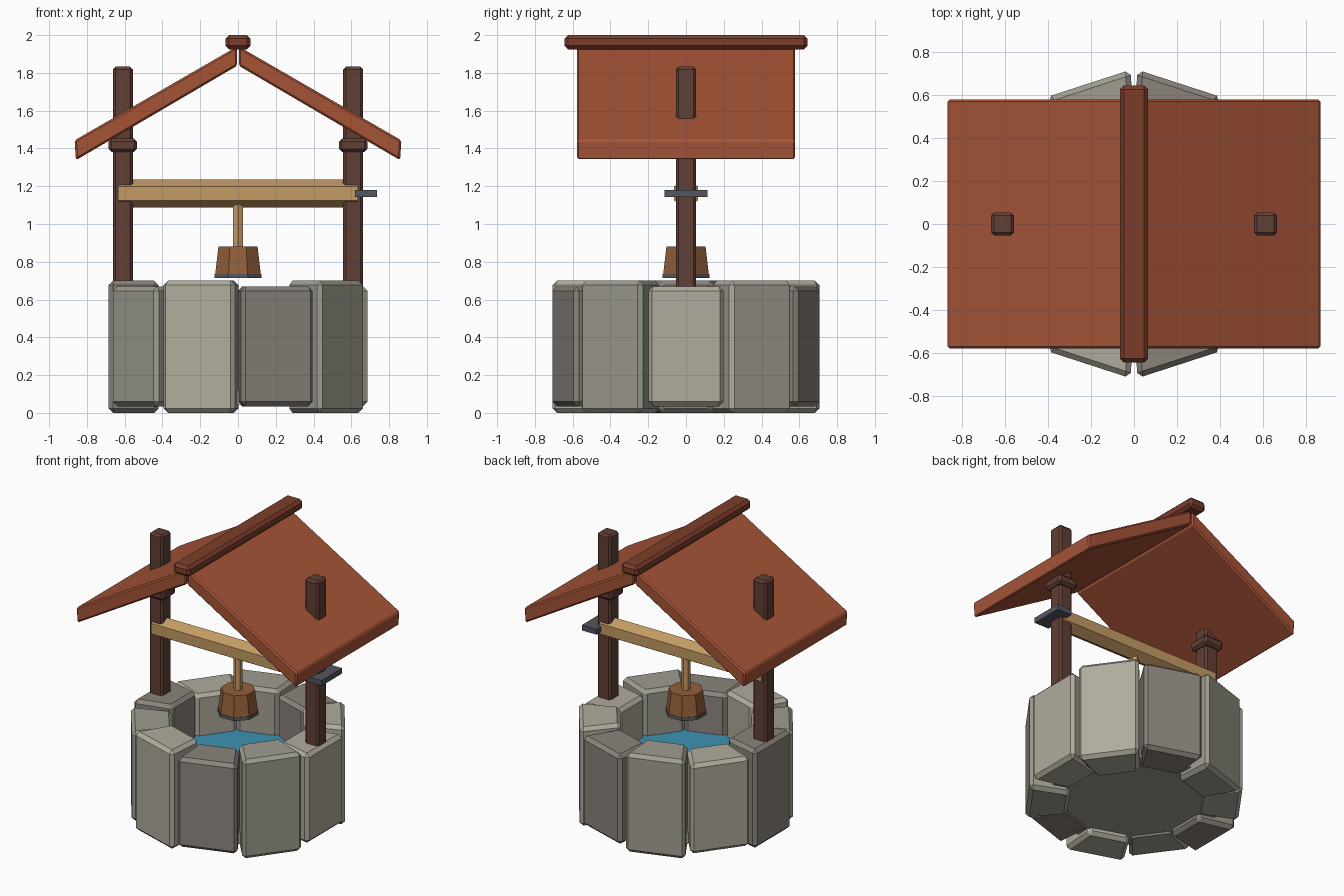
import bpy, bmesh, math
from mathutils import Matrix, Vector

cube = bpy.data.objects.get("Cube")
if cube:
    bpy.data.objects.remove(cube, do_unlink=True)


def material(name, *rgb):
    m = bpy.data.materials.new(name)
    m.use_nodes = True
    m.diffuse_color = (*rgb, 1)
    m.node_tree.nodes["Principled BSDF"].inputs["Base Color"].default_value = (*rgb, 1)
    return m


light_stone = material("light stone", 0.44, 0.41, 0.34)
grey_stone = material("grey stone", 0.35, 0.34, 0.28)
brown_stone = material("brown stone", 0.26, 0.23, 0.205)
roof_red = material("roof red", 0.38, 0.088, 0.038)
ridge_red = material("ridge red", 0.2, 0.047, 0.023)
dark_wood = material("dark wood", 0.12, 0.05, 0.036)
pale_wood = material("pale wood", 0.55, 0.33, 0.13)
bucket_wood = material("bucket wood", 0.3, 0.115, 0.042)
metal = material("dark metal", 0.09, 0.095, 0.115)
water_blue = material("water blue", 0.05, 0.29, 0.45)


def finish(name, bm, mat, bevel=0.0):
    """Turn a bmesh into an object, with optional chamfered edges."""
    if bevel:
        bmesh.ops.bevel(bm, geom=bm.edges[:], offset=bevel, segments=1,
                        affect='EDGES', clamp_overlap=True)
    bmesh.ops.recalc_face_normals(bm, faces=bm.faces[:])
    mesh = bpy.data.meshes.new(name)
    bm.to_mesh(mesh)
    bm.free()
    mesh.materials.append(mat)
    obj = bpy.data.objects.new(name, mesh)
    bpy.context.collection.objects.link(obj)
    return obj


def prism(name, outline, direction, mat, bevel=0.0):
    """Extrude a closed outline of 3D points along a direction."""
    bm = bmesh.new()
    face = bm.faces.new([bm.verts.new(p) for p in outline])
    out = bmesh.ops.extrude_face_region(bm, geom=[face])
    moved = [v for v in out["geom"] if isinstance(v, bmesh.types.BMVert)]
    bmesh.ops.translate(bm, verts=moved, vec=Vector(direction))
    return finish(name, bm, mat, bevel)


def box(name, low, high, mat, bevel=0.0):
    (x0, y0, z0), (x1, y1, z1) = low, high
    outline = [(x0, y0, z0), (x1, y0, z0), (x1, y1, z0), (x0, y1, z0)]
    return prism(name, outline, (0, 0, z1 - z0), mat, bevel)


def drum(name, sides, r_low, r_high, z0, z1, mat, turn=0.0):
    """Upright closed cone section."""
    bm = bmesh.new()
    place = Matrix.Translation((0, 0, (z0 + z1) / 2)) @ Matrix.Rotation(turn, 4, 'Z')
    bmesh.ops.create_cone(bm, cap_ends=True, segments=sides, radius1=r_low,
                          radius2=r_high, depth=z1 - z0, matrix=place)
    return finish(name, bm, mat)


# Ring of ten wedge stones, alternating tall and short
COUNT = 10
stone_colours = [light_stone, brown_stone, grey_stone]
for i in range(COUNT):
    turn = Matrix.Rotation((i + 1) * math.tau / COUNT, 3, 'Z')
    z0, z1 = (0.0, 0.70) if i % 2 == 0 else (0.035, 0.67)
    wedge = [(0.42, -0.14), (0.685, -0.205), (0.685, 0.205), (0.42, 0.14)]
    outline = [turn @ Vector((x, y, z0)) for x, y in wedge]
    prism(f"wall_stone_{i + 1}", outline, (0, 0, z1 - z0), stone_colours[i % 3], 0.024)

# Floor and water inside the ring
drum("well_floor", 20, 0.56, 0.56, 0.045, 0.12, grey_stone)
drum("water", 20, 0.47, 0.47, 0.34, 0.38, water_blue)

for side, label in ((-1, "right"), (1, "left")):
    # Post with its collar
    x = side * 0.61
    half = 0.053
    box(f"{label}_post", (x - half, -half, 0.55), (x + half, half, 1.833), dark_wood, 0.014)
    box(f"{label}_post_collar", (x - 0.076, -0.076, 1.382), (x + 0.076, 0.076, 1.452),
        dark_wood, 0.016)
    # Sloping roof slab with upright ends
    profile = [(0.004, 1.94), (0.865, 1.443), (0.858, 1.338), (0.004, 1.838)]
    outline = [(side * px, -0.578, pz) for px, pz in profile]
    prism(f"{label}_roof_slab", outline, (0, 1.156, 0), roof_red, 0.01)

# Ridge cap
box("ridge_cap", (-0.066, -0.643, 1.925), (0.066, 0.643, 2.0), ridge_red, 0.019)

# Six-sided winding beam
hexagon = [(math.sin(a) * 0.074, 1.162 + math.cos(a) * 0.074)
           for a in (k * math.tau / 6 for k in range(6))]
prism("winding_beam", [(-0.635, y, z) for y, z in hexagon], (1.27, 0, 0), pale_wood)

# Crank plate, on one side only
box("crank_plate", (0.62, -0.115, 1.142), (0.735, 0.115, 1.18), metal)

# Rope and bucket
drum("rope", 6, 0.03, 0.03, 0.86, 1.13, pale_wood)
eighth = math.pi / 8
drum("bucket", 8, 0.132, 0.112, 0.725, 0.882, bucket_wood, eighth)
drum("bucket_band", 8, 0.136, 0.134, 0.714, 0.736, metal, eighth)
